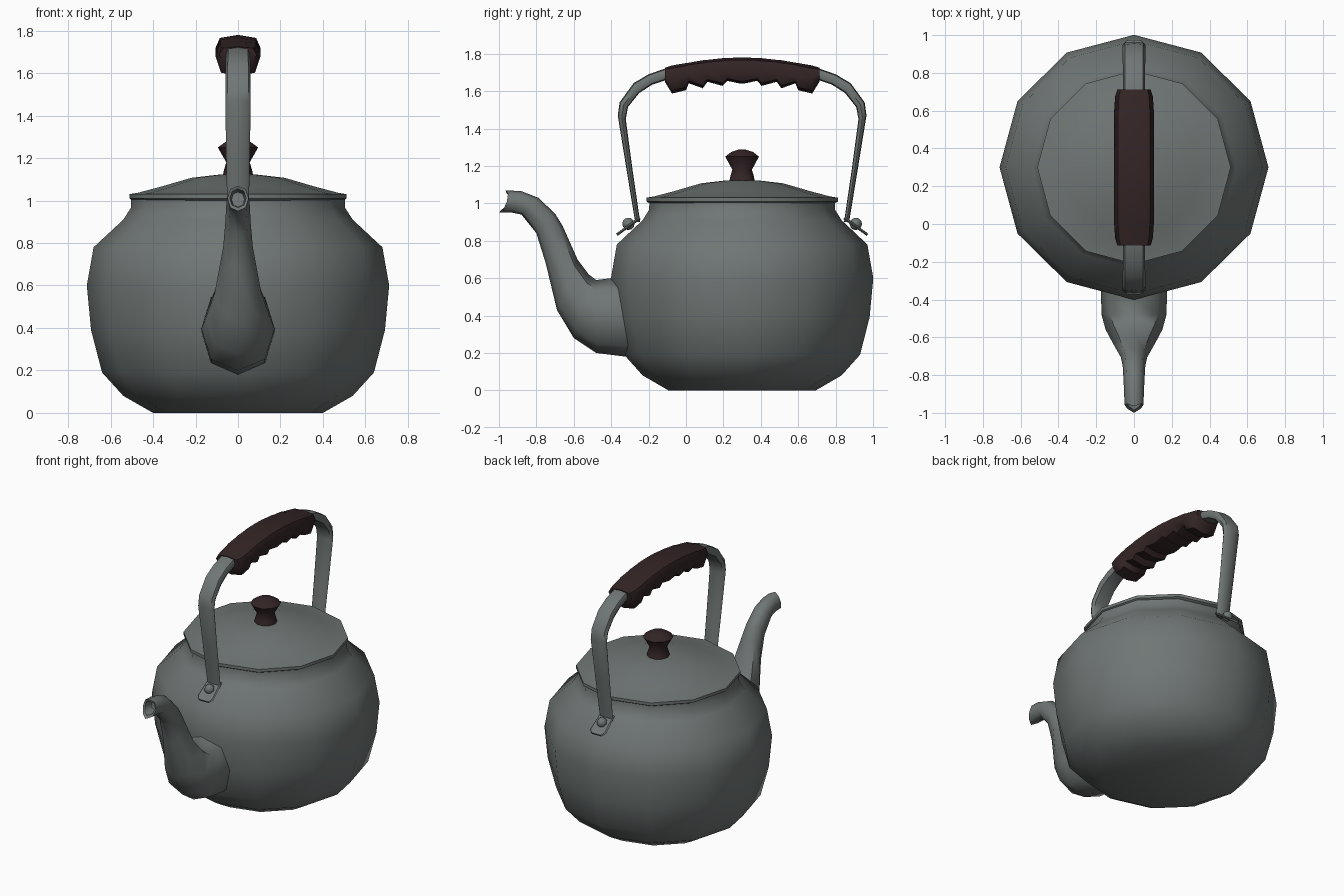
import bpy, bmesh, math

if "Cube" in bpy.data.objects:
    bpy.data.objects.remove(bpy.data.objects["Cube"])

CY = 0.3  # the kettle axis sits at y = 0.3


def material(name, rgb):
    m = bpy.data.materials.new(name)
    m.diffuse_color = (*rgb, 1)
    m.use_nodes = True
    m.node_tree.nodes["Principled BSDF"].inputs["Base Color"].default_value = m.diffuse_color
    return m


METAL = material("grey_metal", (0.16, 0.182, 0.177))
WOOD = material("dark_brown", (0.034, 0.018, 0.019))


def finish(name, bm, mat, angle):
    bmesh.ops.remove_doubles(bm, verts=bm.verts, dist=1e-5)
    bmesh.ops.recalc_face_normals(bm, faces=bm.faces)
    me = bpy.data.meshes.new(name)
    bm.to_mesh(me)
    bm.free()
    me.materials.append(mat)
    me.shade_smooth()
    me.set_sharp_from_angle(angle=math.radians(angle))
    ob = bpy.data.objects.new(name, me)
    bpy.context.collection.objects.link(ob)
    return ob


def skin(bm, rings, caps):
    rows = [[bm.verts.new(p) for p in r] for r in rings]
    n = len(rows[0])
    for a, b in zip(rows, rows[1:]):
        for i in range(n):
            j = (i + 1) % n
            bm.faces.new((a[i], a[j], b[j], b[i]))
    if caps[0]:
        bm.faces.new(rows[0])
    if caps[1]:
        bm.faces.new(rows[-1])


def lathe(name, profile, sides, mat, angle, caps=(True, True), sy=1.0):
    bm = bmesh.new()
    t = 2 * math.pi / sides
    skin(bm, [[(r * math.cos(i * t), CY + sy * r * math.sin(i * t), z)
               for i in range(sides)] for r, z in profile], caps)
    return finish(name, bm, mat, angle)


def loft(name, sections, mat, angle, power=1.0, mirror=False, caps=(True, True)):
    """Sections: outer (y, z), inner (y, z), half width, optional side dip in y."""
    bm = bmesh.new()
    rings = []
    for y1, z1, y2, z2, w, *dip in sections:
        ring = []
        for i in range(8):
            c, s = (math.copysign(abs(v) ** power, v) if abs(v) > 1e-6 else 0.0
                    for v in (math.cos(i * math.pi / 4), math.sin(i * math.pi / 4)))
            d = dip[0] * abs(s) if dip else 0
            ring.append((w * s, (y1 + y2) / 2 + c * (y1 - y2) / 2 + d,
                         (z1 + z2) / 2 + c * (z1 - z2) / 2))
        rings.append(ring)
    if mirror:  # continue the path on the far side of the axis
        rings += [[(x, 2 * CY - y, z) for x, y, z in r] for r in reversed(rings)]
    skin(bm, rings, caps)
    return finish(name, bm, mat, angle)


# Body
lathe("body", [(0.40, 0), (0.54, 0.08), (0.64, 0.19), (0.692, 0.39), (0.712, 0.60),
               (0.68, 0.78), (0.54, 0.91), (0.505, 0.965), (0.503, 1.01)],
      12, METAL, 45, caps=(True, False), sy=0.985)

# Lid with a thin rolled rim
lathe("lid", [(0.47, 0.985), (0.512, 1.01), (0.512, 1.03), (0.47, 1.037), (0.36, 1.066),
              (0.22, 1.107), (0.09, 1.122)], 12, METAL, 40)

# Lid knob
lathe("lid_knob", [(0.072, 1.115), (0.066, 1.145), (0.055, 1.18), (0.095, 1.25),
                   (0.06, 1.275), (0.02, 1.287)], 10, WOOD, 60)

# Spout: outer skin, then turned inward at the mouth
loft("spout", [(-0.25, 0.60, -0.20, 0.20, 0.17), (-0.40, 0.60, -0.32, 0.18, 0.175),
               (-0.48, 0.59, -0.48, 0.20, 0.172), (-0.52, 0.62, -0.60, 0.28, 0.15),
               (-0.58, 0.70, -0.69, 0.43, 0.11), (-0.66, 0.88, -0.75, 0.68, 0.07),
               (-0.70, 0.945, -0.80, 0.84, 0.06), (-0.79, 1.03, -0.88, 0.94, 0.055),
               (-0.88, 1.065, -0.93, 0.95, 0.052), (-0.965, 1.07, -1.0, 0.95, 0.05, 0.025),
               (-0.96, 1.055, -0.985, 0.967, 0.038, 0.02),
               (-0.88, 1.04, -0.90, 0.97, 0.03)], METAL, 55, power=0.9)

# Handle strap, running through the grip
loft("handle_strap", [(-0.272, 0.90, -0.245, 0.90, 0.05), (-0.318, 1.18, -0.286, 1.18, 0.055),
                      (-0.365, 1.47, -0.322, 1.45, 0.06), (-0.355, 1.54, -0.31, 1.515, 0.06),
                      (-0.28, 1.643, -0.25, 1.59, 0.06), (-0.20, 1.69, -0.18, 1.635, 0.058),
                      (-0.10, 1.725, -0.09, 1.665, 0.057), (0.2, 1.74, 0.2, 1.69, 0.057)],
     METAL, 50, power=0.6, mirror=True)

# Grip with finger grooves underneath
grip = [(-0.113, 1.725, 1.65, 0.088), (-0.075, 1.737, 1.587, 0.10), (0.0, 1.75, 1.605, 0.105),
        (0.015, 1.752, 1.642, 0.105), (0.09, 1.765, 1.615, 0.106), (0.115, 1.767, 1.65, 0.106),
        (0.195, 1.776, 1.628, 0.107), (0.22, 1.777, 1.655, 0.107), (0.29, 1.78, 1.64, 0.107)]
loft("handle_grip", [(y, t, y, b, w) for y, t, b, w in grip], WOOD, 50, power=0.65, mirror=True)

# Handle tabs and rivets, front and back
for name, s in (("front", 1), ("back", -1)):
    def flip(y):
        return CY + s * (y - CY)
    tab = [(-0.374, 0.838, -0.366, 0.826, 0.04), (-0.355, 0.852, -0.347, 0.84, 0.06),
           (-0.25, 0.93, -0.242, 0.915, 0.052)]
    loft(name + "_handle_tab", [(flip(a), b, flip(c), d, w) for a, b, c, d, w in tab],
         METAL, 40, power=0.4)
    bm = bmesh.new()
    bmesh.ops.create_uvsphere(bm, u_segments=8, v_segments=6, radius=0.033)
    bmesh.ops.translate(bm, verts=bm.verts, vec=(0, flip(-0.308), 0.89))
    finish(name + "_rivet", bm, METAL, 60)
